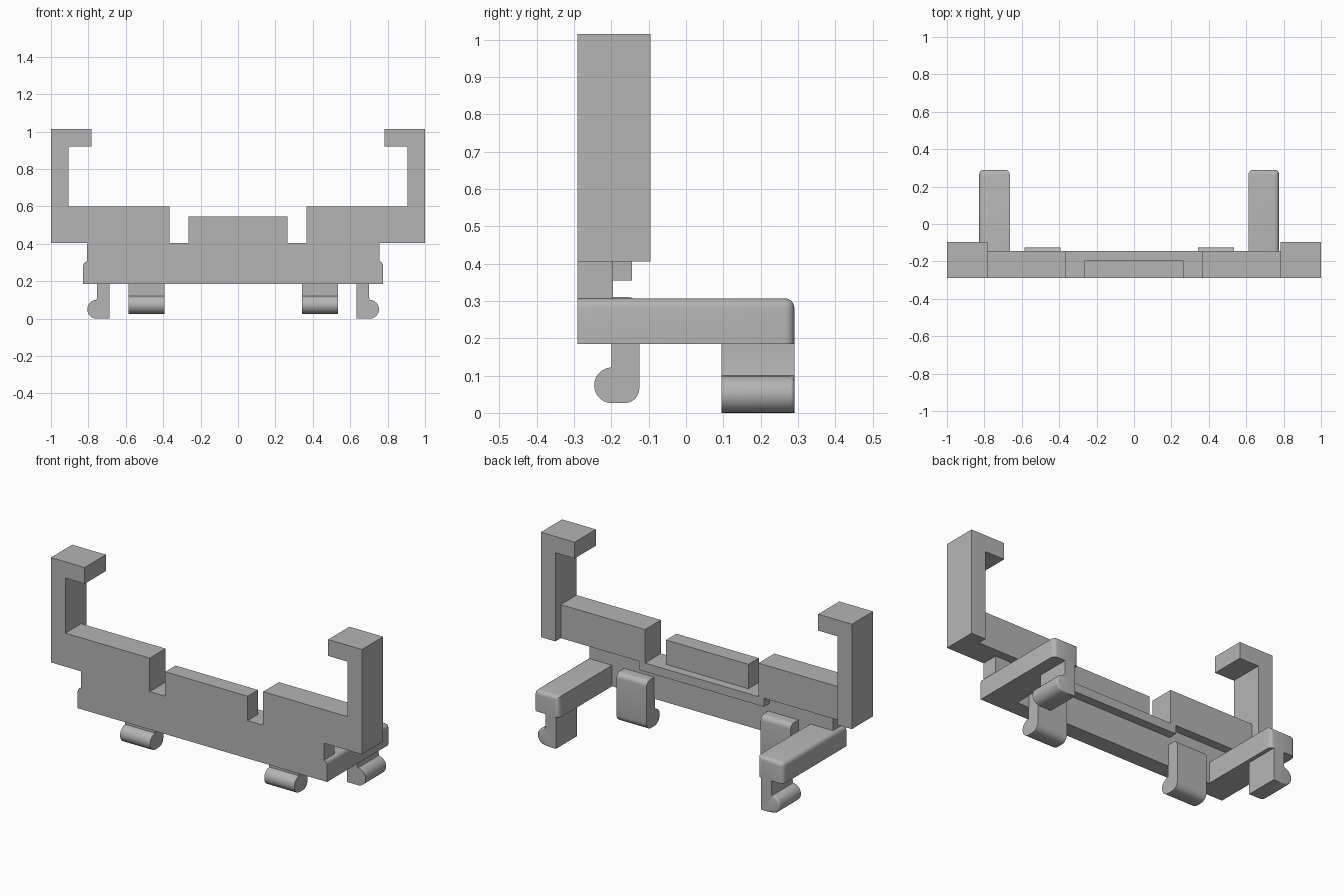
import bpy, bmesh, math
from mathutils import Vector

if "Cube" in bpy.data.objects:
    bpy.data.objects.remove(bpy.data.objects["Cube"])

grey = bpy.data.materials.new("plain_grey")
grey.use_nodes = True
colour = (0.46, 0.46, 0.46, 1)
grey.diffuse_color = colour
grey.node_tree.nodes["Principled BSDF"].inputs["Base Color"].default_value = colour

FRONT = -0.29    # front plane of the whole plate
SHIFT = -0.026   # the lower half sits slightly off centre


def extrude(name, profile, start, end, axis="y", mirror=None, round_rule=None, radius=0.02):
    """Extrude a closed profile (xz along y, or yz along x); optionally mirror it about x = mirror."""
    sides = (1,) if mirror is None else (1, -1)
    for side in sides:
        bm = bmesh.new()
        at = (lambda p, d: (p[0], d, p[1])) if axis == "y" else (lambda p, d: (d, p[0], p[1]))
        face = bm.faces.new([bm.verts.new(at(p, start)) for p in profile])
        moved = bmesh.ops.extrude_face_region(bm, geom=[face])["geom"]
        offset = Vector(at((0, 0), end - start))
        bmesh.ops.translate(bm, vec=offset, verts=[v for v in moved if isinstance(v, bmesh.types.BMVert)])
        if round_rule:
            edges = [e for e in bm.edges if round_rule(e.verts[0].co, e.verts[1].co)]
            bmesh.ops.bevel(bm, geom=edges, offset=radius, segments=4, profile=0.5,
                            affect="EDGES", clamp_overlap=True)
        if mirror is not None:
            for v in bm.verts:
                v.co.x = mirror + side * v.co.x
        bmesh.ops.recalc_face_normals(bm, faces=bm.faces)
        label = name if mirror is None else ("left_" if side > 0 else "right_") + name
        mesh = bpy.data.meshes.new(label)
        bm.to_mesh(mesh)
        bm.free()
        mesh.materials.append(grey)
        obj = bpy.data.objects.new(label, mesh)
        bpy.context.collection.objects.link(obj)
        bpy.ops.object.select_all(action="DESELECT")
        obj.select_set(True)
        bpy.context.view_layer.objects.active = obj
        bpy.ops.object.shade_smooth_by_angle(angle=math.radians(35))


def rect(a0, a1, b0, b1):
    return [(a0, b0), (a1, b0), (a1, b1), (a0, b1)]


def arc(cx, cy, r, a0, a1, steps=12):
    angles = [math.radians(a0 + (a1 - a0) * i / steps) for i in range(steps + 1)]
    return [(cx + r * math.cos(a), cy + r * math.sin(a)) for a in angles]


# Main plate with the raised middle tab
extrude("main_plate", [(-0.808, 0.185), (0.756, 0.185), (0.756, 0.405), (0.265, 0.405),
                       (0.265, 0.547), (-0.265, 0.547), (-0.265, 0.405), (-0.808, 0.405)],
        FRONT, -0.195)
extrude("rear_ledge", rect(-0.4, 0.4, 0.355, 0.405), -0.195, -0.145)

# Thick upper bars and the hooked end posts
extrude("upper_bar", rect(0.365, 0.907, 0.405, 0.6), FRONT, -0.145, mirror=0)
extrude("hooked_post", [(0.907, 0.405), (1, 0.405), (1, 1.015), (0.783, 1.015),
                        (0.783, 0.92), (0.907, 0.92)], FRONT, -0.095, mirror=0)

# Rearward arms, rounded at the back end and on the outer top edge


def arm_edges(a, b):
    at_back = min(a.y, b.y) > 0.28
    on_top = min(a.z, b.z) > 0.3
    upright = abs(a.z - b.z) > 0.05
    outer_top = on_top and min(a.x, b.x) > 0.8
    return (at_back and (on_top or upright)) or outer_top


extrude("rear_arm", rect(0.638, 0.802, 0.185, 0.307), FRONT, 0.29,
        mirror=SHIFT, round_rule=arm_edges, radius=0.025)

# Snap feet below the arms, with a round toe pointing outward
foot = ([(0.66, 0.19), (0.66, 0.0)] + arc(0.73, 0.05, 0.05, -90, 90) + [(0.727, 0.115), (0.727, 0.19)])
extrude("arm_foot", foot, 0.095, 0.29, mirror=SHIFT, radius=0.025,
        round_rule=lambda a, b: min(a.y, b.y) > 0.28 and min(a.x, b.x) > 0.729 and max(a.z, b.z) < 0.101)

# Snap clips below the plate, with a round toe pointing forward
clip = ([(-0.2, 0.31), (-0.2, 0.122)] + arc(-0.198, 0.074, 0.048, 95, 270)
        + arc(-0.165, 0.066, 0.04, -90, 0, 6) + arc(-0.155, 0.28, 0.03, 0, 90, 6))


def clip_edges(a, b):
    return min(a.y, b.y) > -0.126 and abs(a.z - b.z) > 0.1


extrude("plate_clip", clip, 0.367, 0.56, axis="x", mirror=SHIFT)
